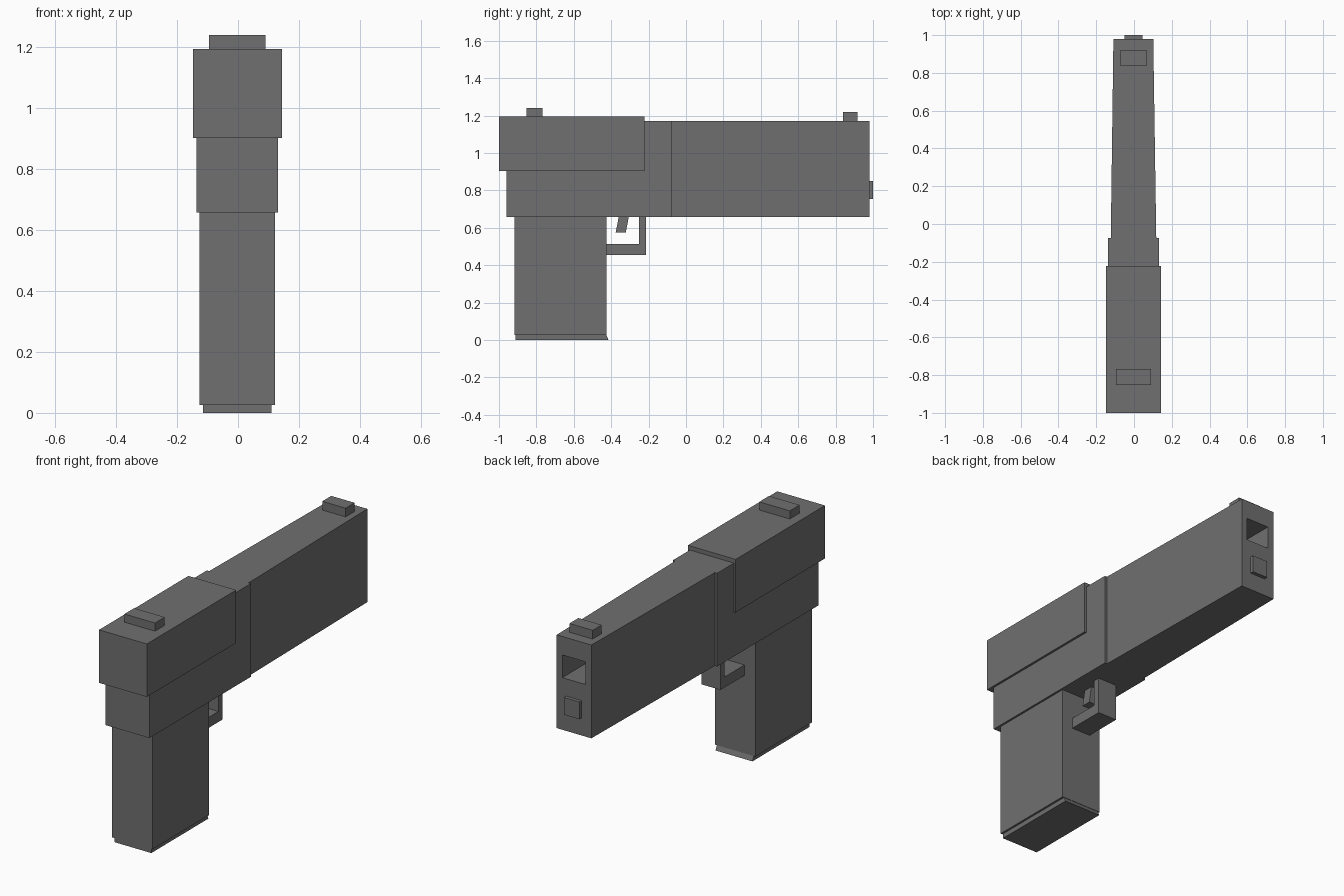
import bpy

if "Cube" in bpy.data.objects:
    bpy.data.objects.remove(bpy.data.objects["Cube"])

metal = bpy.data.materials.new("dark grey metal")
metal.diffuse_color = (0.16, 0.16, 0.16, 1)
metal.use_nodes = True
metal.node_tree.nodes["Principled BSDF"].inputs["Base Color"].default_value = metal.diffuse_color


def make(name, verts, faces):
    me = bpy.data.meshes.new(name)
    me.from_pydata(verts, [], faces)
    me.materials.append(metal)
    ob = bpy.data.objects.new(name, me)
    bpy.context.collection.objects.link(ob)
    return ob


def rect(x, y, z):
    """Upright rectangle at depth y, counter-clockwise seen from -y."""
    return [(x[0], y, z[0]), (x[1], y, z[0]), (x[1], y, z[1]), (x[0], y, z[1])]


def bridge(a, b):
    """Quads joining two four-sided loops that start at indices a and b."""
    return [(a + i, b + i, b + (i + 1) % 4, a + (i + 1) % 4) for i in range(4)]


def box(name, x, y, z):
    return make(name, rect(x, y[0], z) + rect(x, y[1], z),
                [(0, 1, 2, 3), (7, 6, 5, 4)] + bridge(0, 4))


def extrude_profile(name, x, pts):
    """Side outline (y, z), counter-clockwise seen from +x, given a width."""
    n = len(pts)
    verts = [(sx, y, z) for sx in x for y, z in pts]
    faces = [tuple(reversed(range(n))), tuple(range(n, 2 * n))]
    faces += [(i, (i + 1) % n, n + (i + 1) % n, n + i) for i in range(n)]
    return make(name, verts, faces)


# Upper body blocks
box("rear_slide", (-0.147, 0.144), (-1.0, -0.222), (0.903, 1.195))
box("receiver", (-0.137, 0.132), (-0.96, -0.075), (0.658, 1.172))

# Tapered barrel housing with a square bore sunk into its far end
bore_x, bore_z = (-0.072, 0.068), (0.945, 1.07)
body_z = (0.658, 1.172)
loops = (rect((-0.123, 0.118), -0.08, body_z) + rect((-0.109, 0.102), 0.98, body_z)
         + rect(bore_x, 0.98, bore_z) + rect(bore_x, 0.55, bore_z))
make("barrel_housing", loops,
     [(0, 1, 2, 3)] + bridge(0, 4) + bridge(4, 8) + bridge(8, 12) + [(15, 14, 13, 12)])

# Guide rod plug under the bore
box("guide_rod_plug", (-0.05, 0.044), (0.975, 1.0), (0.755, 0.85))

# Sights
box("rear_sight", (-0.095, 0.091), (-0.853, -0.768), (1.19, 1.24))
box("front_sight", (-0.074, 0.068), (0.84, 0.918), (1.168, 1.22))

# Grip and magazine base
box("grip", (-0.126, 0.121), (-0.917, -0.424), (0.026, 0.662))
extrude_profile("magazine_base", (-0.115, 0.11),
                [(-0.912, 0), (-0.414, 0), (-0.428, 0.03), (-0.912, 0.03)])

# Trigger guard and slanted trigger
extrude_profile("trigger_guard", (-0.06, 0.056),
                [(-0.43, 0.455), (-0.215, 0.455), (-0.215, 0.662),
                 (-0.25, 0.662), (-0.25, 0.513), (-0.43, 0.513)])
extrude_profile("trigger", (-0.032, 0.028),
                [(-0.376, 0.575), (-0.322, 0.575), (-0.305, 0.662), (-0.359, 0.662)])
